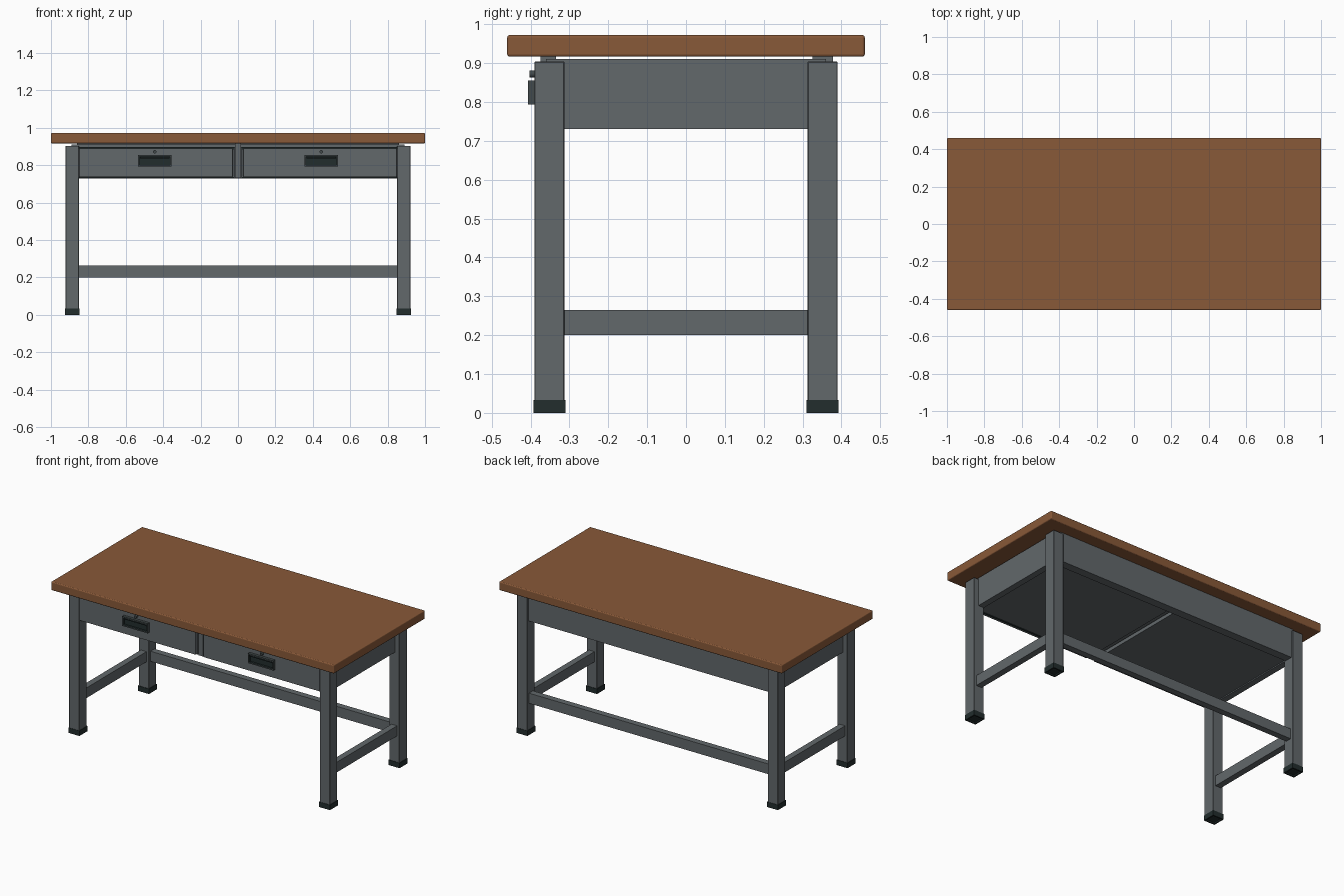
import bpy, bmesh, math
from mathutils import Vector

if "Cube" in bpy.data.objects:
    bpy.data.objects.remove(bpy.data.objects["Cube"])


def material(name, rgb):
    m = bpy.data.materials.new(name)
    m.diffuse_color = (*rgb, 1)
    m.use_nodes = True
    m.node_tree.nodes["Principled BSDF"].inputs["Base Color"].default_value = m.diffuse_color
    return m


WOOD = material("brown wood", (0.25, 0.10, 0.04))
STEEL = material("grey steel", (0.122, 0.138, 0.147))
DARK = material("dark rubber", (0.016, 0.026, 0.026))
BEZEL = material("handle grey", (0.055, 0.068, 0.07))


def box(name, x, y, z, mat, bevel=0.0, segments=1, recess=None):
    """Box from min/max ranges; recess = (direction, margin, depth, material)."""
    bm = bmesh.new()
    bmesh.ops.create_cube(bm, size=1)
    for v in bm.verts:
        v.co = Vector([r[0] + (c + 0.5) * (r[1] - r[0]) for c, r in zip(v.co, (x, y, z))])
    bm.normal_update()
    if recess:
        direction, margin, depth, inner = recess
        face = max(bm.faces, key=lambda f: f.normal.dot(direction))
        bmesh.ops.inset_region(bm, faces=[face], thickness=margin)
        walls = bmesh.ops.inset_region(bm, faces=[face], thickness=0.0005, depth=-depth)["faces"]
        for f in [face] + walls:
            f.material_index = 1
    me = bpy.data.meshes.new(name)
    bm.to_mesh(me)
    bm.free()
    me.materials.append(mat)
    if recess:
        me.materials.append(inner)
    ob = bpy.data.objects.new(name, me)
    bpy.context.collection.objects.link(ob)
    if bevel:
        mod = ob.modifiers.new("soft edges", "BEVEL")
        mod.width, mod.segments = bevel, segments
    return ob


def span(s, a, b):
    """Range a..b mirrored to side s."""
    return tuple(sorted((s * a, s * b)))


# Worktop
box("worktop", (-1, 1), (-0.46, 0.46), (0.917, 0.972), WOOD, 0.006, 3)

# Legs with rubber feet
for sx in (-1, 1):
    for sy in (-1, 1):
        box("leg", span(sx, 0.85, 0.922), span(sy, 0.313, 0.39), (0.02, 0.904), STEEL, 0.002)
        box("foot", span(sx, 0.847, 0.925), span(sy, 0.31, 0.392), (0, 0.033), DARK,
            recess=(Vector((0, 0, -1)), 0.012, 0.008, DARK))

# Side aprons and lower side stretchers
for sx in (-1, 1):
    box("side_apron", span(sx, 0.85, 0.89), (-0.36, 0.36), (0.73, 0.911), STEEL)
    box("side_stretcher", span(sx, 0.866, 0.906), (-0.32, 0.32), (0.2, 0.265), STEEL)

# Back apron, lower back stretcher and front rail under the top
box("back_apron", (-0.86, 0.86), (0.325, 0.378), (0.73, 0.917), STEEL)
box("back_stretcher", (-0.86, 0.86), (0.331, 0.371), (0.2, 0.265), STEEL)
box("front_rail", (-0.89, 0.89), (-0.36, -0.32), (0.893, 0.911), STEEL)

# Centre post between the drawers, and the runner behind it
box("centre_post", (-0.015, 0.015), (-0.375, -0.335), (0.732, 0.917), STEEL)
box("centre_runner", (-0.012, 0.012), (-0.34, 0.33), (0.75, 0.91), STEEL)

# Drawers with recessed handle and lock
for sx in (-1, 1):
    box("drawer_box", span(sx, 0.022, 0.85), (-0.37, 0.322), (0.737, 0.885), STEEL)
    box("drawer_front", span(sx, 0.028, 0.849), (-0.388, -0.365), (0.736, 0.89), STEEL, 0.003, 2)
    box("drawer_shadow_gap", span(sx, 0.02, 0.851), (-0.369, -0.361), (0.732, 0.897), DARK)
    box("handle", span(sx, 0.355, 0.535), (-0.406, -0.385), (0.793, 0.855), BEZEL,
        recess=(Vector((0, -1, 0)), 0.012, 0.013, DARK))
    box("handle_lip", span(sx, 0.367, 0.523), (-0.403, -0.394), (0.837, 0.843), DARK)
    bpy.ops.mesh.primitive_cylinder_add(vertices=20, radius=0.009, depth=0.018,
                                        location=(sx * 0.445, -0.394, 0.872),
                                        rotation=(math.pi / 2, 0, 0))
    lock = bpy.context.object
    lock.name = "drawer_lock"
    lock.data.materials.append(BEZEL)
    bpy.ops.object.shade_smooth_by_angle()
